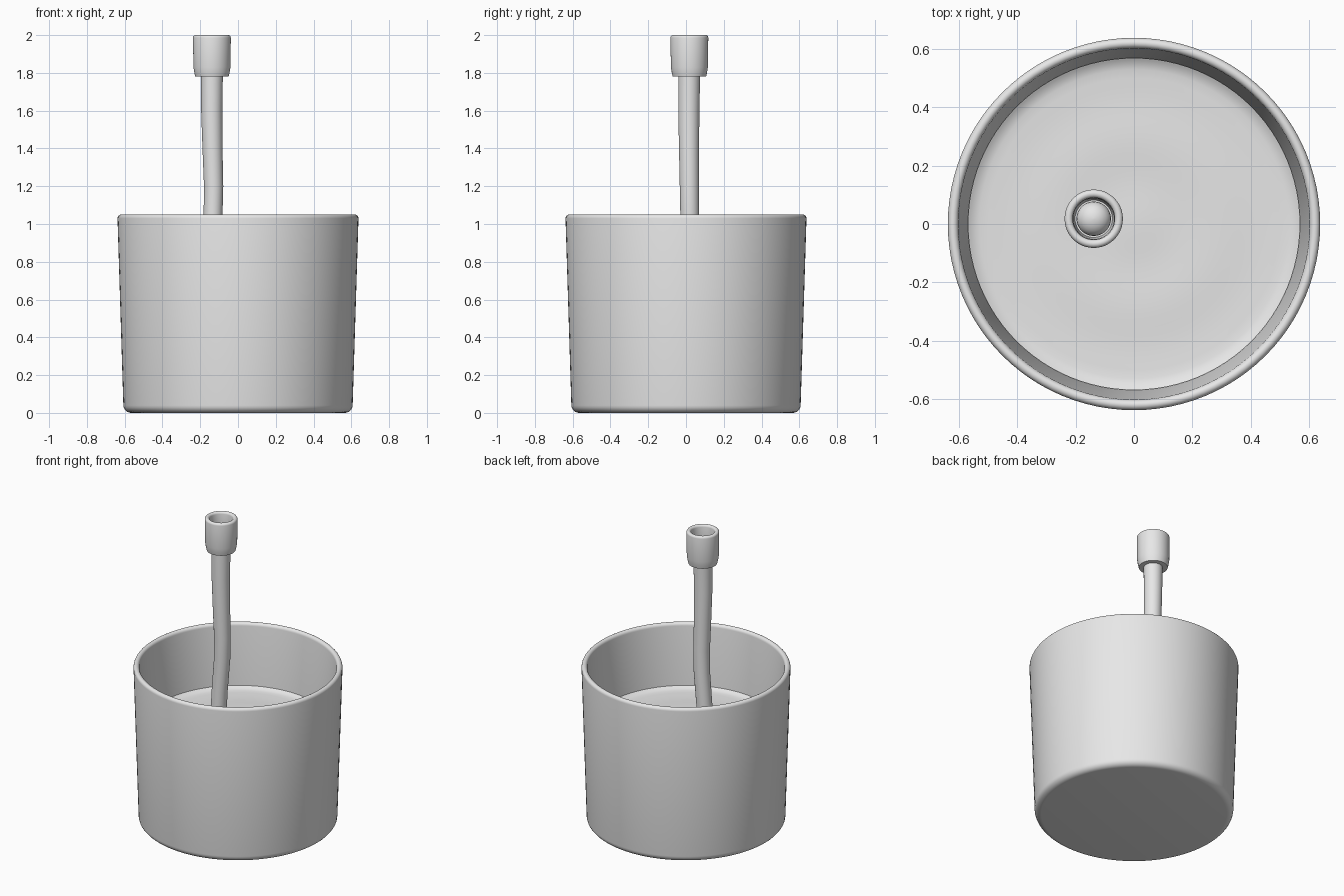
import bpy
import bmesh
import math
from mathutils import Vector

if "Cube" in bpy.data.objects:
    bpy.data.objects.remove(bpy.data.objects["Cube"], do_unlink=True)

grey = bpy.data.materials.new("plain_grey")
grey.use_nodes = True
grey.diffuse_color = (0.8, 0.8, 0.8, 1)
grey.node_tree.nodes["Principled BSDF"].inputs["Base Color"].default_value = (0.8, 0.8, 0.8, 1)


def finish(name, bm, angle=40):
    bmesh.ops.recalc_face_normals(bm, faces=bm.faces)
    mesh = bpy.data.meshes.new(name)
    bm.to_mesh(mesh)
    bm.free()
    mesh.materials.append(grey)
    obj = bpy.data.objects.new(name, mesh)
    bpy.context.collection.objects.link(obj)
    bpy.ops.object.select_all(action="DESELECT")
    obj.select_set(True)
    bpy.context.view_layer.objects.active = obj
    bpy.ops.object.shade_smooth_by_angle(angle=math.radians(angle))
    return obj


def lathe(name, profile, center=(0, 0), steps=96):
    """Revolve (radius, height) points around a vertical axis."""
    bm = bmesh.new()
    verts = [bm.verts.new((r, 0, z)) for r, z in profile]
    edges = [bm.edges.new(pair) for pair in zip(verts, verts[1:])]
    bmesh.ops.spin(bm, geom=verts + edges, cent=(0, 0, 0), axis=(0, 0, 1),
                   angle=math.tau, steps=steps, use_duplicate=False)
    bmesh.ops.remove_doubles(bm, verts=bm.verts, dist=0.0005)
    bmesh.ops.translate(bm, verts=bm.verts, vec=(*center, 0))
    return finish(name, bm)


def arc(cx, cz, rx, rz, start, end, n=6):
    """Points on an ellipse arc, angles in degrees."""
    angles = [math.radians(start + (end - start) * i / n) for i in range(n + 1)]
    return [(cx + rx * math.cos(a), cz + rz * math.sin(a)) for a in angles]


# Pot: rounded base, tapered wall, rolled rim, inner wall and floor
lathe("pot", [(0, 0)] + arc(0.565, 0.04, 0.042, 0.04, -90, 0)
      + arc(0.62, 1.03, 0.018, 0.02, 0, 180, 10)
      + [(0.569, 0.62), (0.55, 0.06), (0, 0.06)])

# Soil: nearly flat disc with faint ripples and an edge curling up
soil = [(0.02 * i, 0.628 + 0.002 * math.cos(22 * 0.02 * i)) for i in range(26)]
lathe("soil", soil + [(0.53, 0.629), (0.55, 0.634), (0.562, 0.641), (0.569, 0.645)])

# Stem: gently bent tapering tube with a domed end inside the cup
path = [(-0.16, 0.015, 0.6, 0.049), (-0.149, 0.018, 0.83, 0.049),
        (-0.132, 0.02, 1.05, 0.05), (-0.129, 0.018, 1.2, 0.051),
        (-0.135, 0.016, 1.4, 0.053), (-0.139, 0.015, 1.6, 0.056),
        (-0.138, 0.017, 1.8, 0.058), (-0.138, 0.018, 1.84, 0.059)]
top = path[-1]
path += [(top[0], top[1], z, max(r, 0.002)) for r, z in arc(0, top[2], 0.059, 0.05, 0, 90)[1:]]
bm = bmesh.new()
rings = []
for x, y, z, r in path:
    rings.append([bm.verts.new(Vector((x, y, z)) + r * Vector((math.cos(a), math.sin(a), 0)))
                  for a in (math.tau * k / 32 for k in range(32))])
for low, high in zip(rings, rings[1:]):
    for k in range(32):
        n = (k + 1) % 32
        bm.faces.new((low[k], low[n], high[n], high[k]))
bm.faces.new(rings[0])
bm.faces.new(rings[-1])
finish("stem", bm)

# Cup: open socket on top of the stem
lathe("cup", [(0, 1.78), (0.088, 1.78), (0.093, 1.8), (0.098, 1.83)]
      + arc(0.086, 1.986, 0.014, 0.014, 0, 180, 8)
      + [(0.07, 1.94), (0.068, 1.86), (0.064, 1.82), (0, 1.815)],
      center=(-0.138, 0.018), steps=48)
